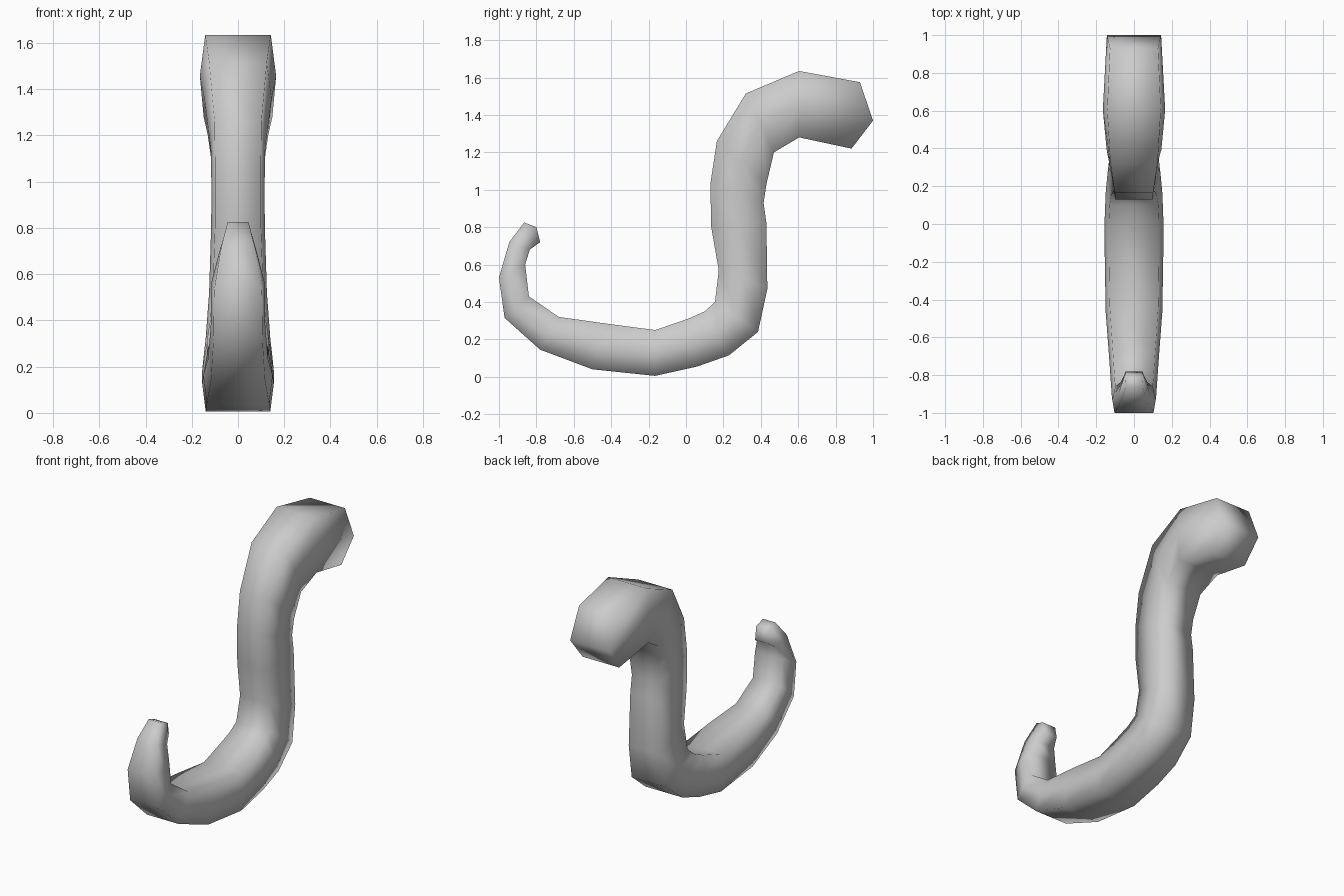
import bpy, bmesh

if "Cube" in bpy.data.objects:
    bpy.data.objects.remove(bpy.data.objects["Cube"])

# Profile of the hook: outer (y, z), inner (y, z), half width
rings = [
    (-.865, .825, -.78, .72, .05),
    (-.945, .72, -.835, .68, .08),
    (-1.0, .53, -.86, .60, .115),
    (-.97, .315, -.84, .43, .118),
    (-.78, .145, -.68, .32, .13),
    (-.50, .04, -.43, .285, .15),
    (-.165, .005, -.165, .25, .155),
    (.06, .055, .01, .31, .155),
    (.23, .115, .10, .35, .15),
    (.385, .24, .155, .40, .14),
    (.435, .47, .175, .57, .125),
    (.43, .82, .135, .80, .116),
    (.415, .93, .13, 1.03, .115),
    (.43, 1.03, .165, 1.26, .118),
    (.47, 1.20, .32, 1.515, .145),
    (.605, 1.28, .605, 1.635, .165),
    (.885, 1.22, .93, 1.575, .148),
]
# The middle of each end bulges outwards
end_mid = {0: (-.80, .80), len(rings) - 1: (1.0, 1.37)}

grey = bpy.data.materials.new("light grey")
grey.diffuse_color = (.6, .6, .6, 1)
grey.use_nodes = True
grey.node_tree.nodes["Principled BSDF"].inputs["Base Color"].default_value = grey.diffuse_color

# Six-sided tube
bm = bmesh.new()
loops = []
for i, (oy, oz, iy, iz, w) in enumerate(rings):
    my, mz = end_mid.get(i, ((oy + iy) / 2, (oz + iz) / 2))
    a, b = w * .9, w * .86
    m = w * .97 if i in end_mid else w
    loops.append([bm.verts.new(p) for p in (
        (-a, oy, oz), (a, oy, oz), (m, my, mz),
        (b, iy, iz), (-b, iy, iz), (-m, my, mz))])
for p, q in zip(loops, loops[1:]):
    for k in range(6):
        n = (k + 1) % 6
        bm.faces.new((p[k], p[n], q[n], q[k]))

# End caps, each split across the middle
for r in (loops[0], loops[-1]):
    bm.faces.new((r[0], r[1], r[2], r[5]))
    bm.faces.new((r[5], r[2], r[3], r[4]))
bmesh.ops.recalc_face_normals(bm, faces=bm.faces)
for f in bm.faces:
    f.smooth = True

mesh = bpy.data.meshes.new("curved_hook")
bm.to_mesh(mesh)
bm.free()
mesh.materials.append(grey)
hook = bpy.data.objects.new("curved_hook", mesh)
bpy.context.collection.objects.link(hook)
